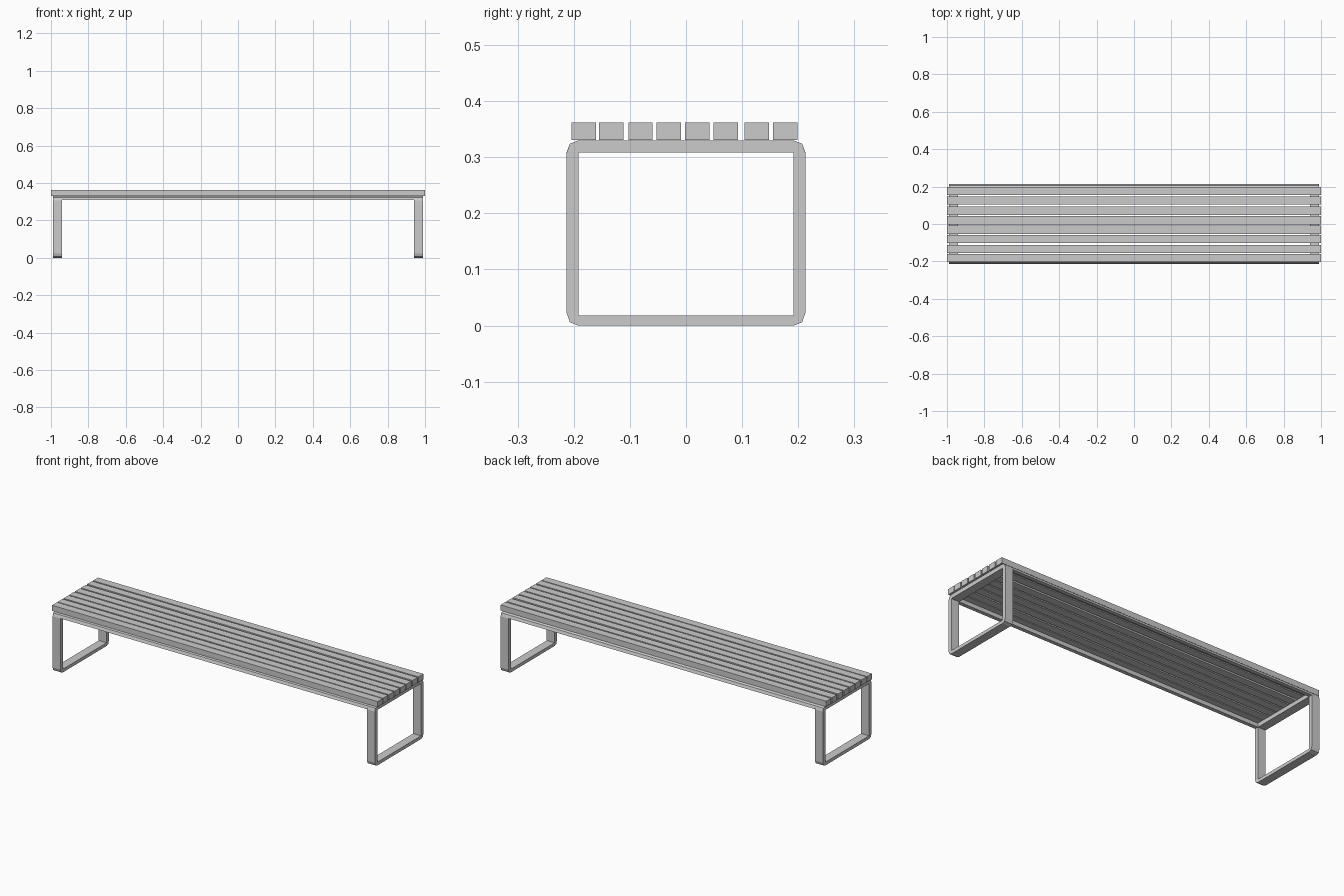
import bpy, bmesh

if "Cube" in bpy.data.objects:
    bpy.data.objects.remove(bpy.data.objects["Cube"])

LEG_IN, LEG_OUT = 0.942, 0.99     # end frame extent along x
TOP, BOT_IN, TOP_IN = 0.33, 0.018, 0.308


def finish(name, bm):
    bmesh.ops.recalc_face_normals(bm, faces=bm.faces)
    mesh = bpy.data.meshes.new(name)
    bm.to_mesh(mesh)
    bm.free()
    obj = bpy.data.objects.new(name, mesh)
    bpy.context.collection.objects.link(obj)
    return obj


def prism(name, profile, x0, x1):
    """Extrude a closed (y, z) profile along x."""
    bm = bmesh.new()
    a = [bm.verts.new((x0, y, z)) for y, z in profile]
    b = [bm.verts.new((x1, y, z)) for y, z in profile]
    bm.faces.new(a)
    bm.faces.new(b)
    for i in range(len(a)):
        j = (i + 1) % len(a)
        bm.faces.new((a[i], a[j], b[j], b[i]))
    return finish(name, bm)


def end_frame(name, x0, x1):
    """Rectangular loop leg with faceted outer corners."""
    outer, inner = [], []
    for sy, top in ((1, True), (-1, True), (-1, False), (1, False)):
        pts = [(0.213, 0.023), (0.207, 0.006), (0.192, 0.0)]
        pts = [(sy * y, TOP - z if top else z) for y, z in pts]
        if (sy > 0) != top:
            pts.reverse()
        outer += pts
        inner.append((sy * 0.192, TOP_IN if top else BOT_IN))
    bm = bmesh.new()
    o = [[bm.verts.new((x, y, z)) for y, z in outer] for x in (x0, x1)]
    n = [[bm.verts.new((x, y, z)) for y, z in inner] for x in (x0, x1)]
    for s in (0, 1):
        for c in range(4):
            k, d = 3 * c, (c + 1) % 4
            bm.faces.new((o[s][k], o[s][k + 1], o[s][k + 2], n[s][c]))
            bm.faces.new((o[s][k + 2], o[s][3 * d], n[s][d], n[s][c]))
    for ring in (o, n):
        count = len(ring[0])
        for i in range(count):
            j = (i + 1) % count
            bm.faces.new((ring[0][i], ring[0][j], ring[1][j], ring[1][i]))
    return finish(name, bm)


# End frames (legs)
end_frame("right_leg_frame", LEG_IN, LEG_OUT)
end_frame("left_leg_frame", -LEG_OUT, -LEG_IN)

# Long rails joining the frames, same faceted outer edge
for name, s in (("back_rail", 1), ("front_rail", -1)):
    profile = [(0.192, TOP_IN), (0.213, TOP_IN), (0.207, 0.324), (0.192, TOP)]
    prism(name, [(s * y, z) for y, z in profile], -LEG_IN, LEG_IN)

# Seat slats
for i, y in enumerate((-0.182, -0.133, -0.081, -0.031, 0.020, 0.071, 0.126, 0.177)):
    w = 0.0217
    prism(f"seat_slat_{i + 1}",
          [(y - w, 0.331), (y + w, 0.331), (y + w, 0.362), (y - w, 0.362)], -1.0, 1.0)
